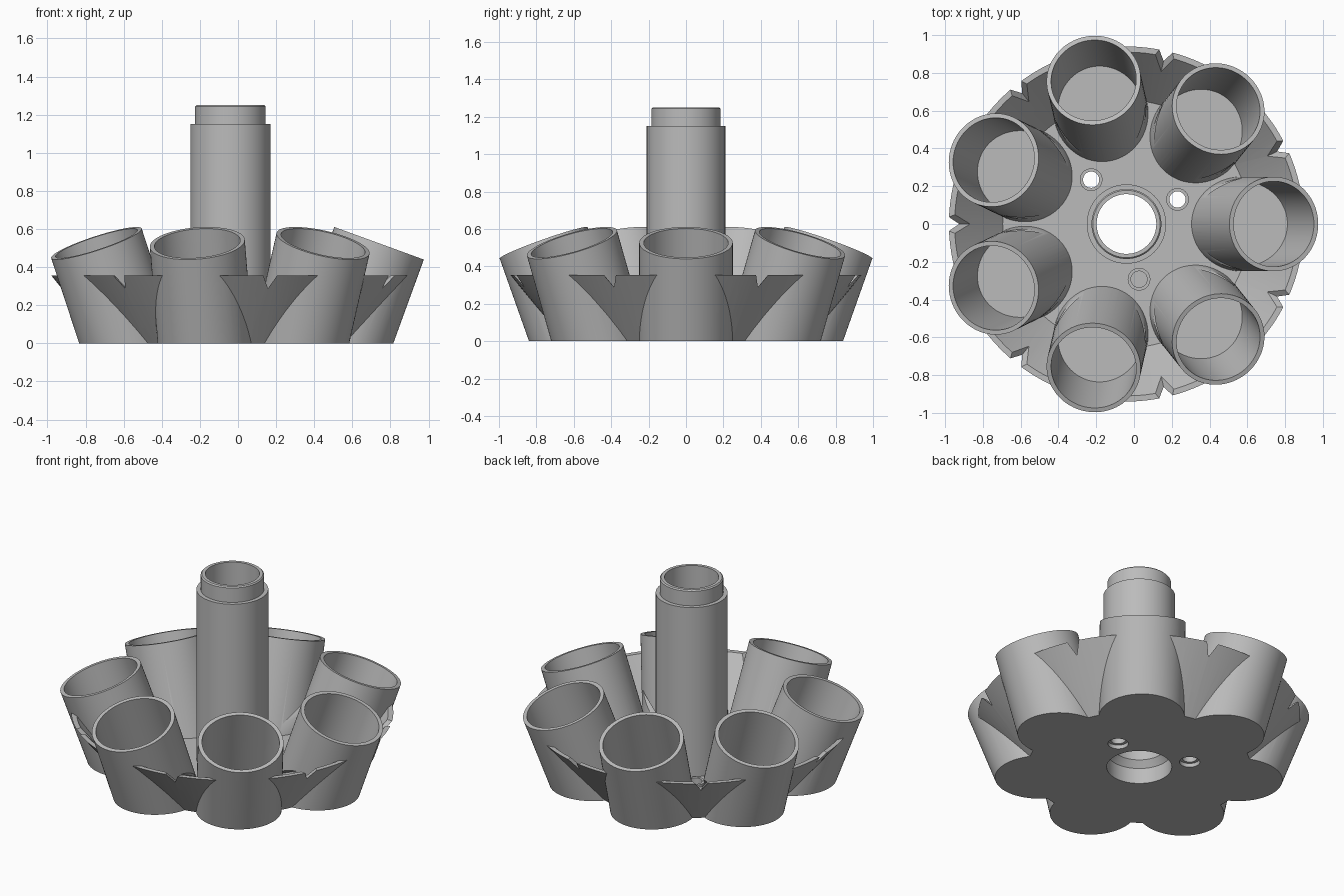
import bpy, bmesh, math
from mathutils import Vector, Matrix

if "Cube" in bpy.data.objects:
    bpy.data.objects.remove(bpy.data.objects["Cube"], do_unlink=True)

CUPS = 7
STEP = math.tau / CUPS
TILT = math.radians(20)
AXIS = Vector((math.sin(TILT), 0, math.cos(TILT)))
FLOOR = 0.06
BELOW = -0.05            # solids run past the ground and are trimmed flat
CENTRE_X = -0.04

grey = bpy.data.materials.new("plain_grey")
grey.use_nodes = True
grey.diffuse_color = (0.5, 0.5, 0.5, 1)
grey.node_tree.nodes["Principled BSDF"].inputs["Base Color"].default_value = (0.5, 0.5, 0.5, 1)


def make_object(name, bm):
    bmesh.ops.recalc_face_normals(bm, faces=bm.faces)
    mesh = bpy.data.meshes.new(name)
    bm.to_mesh(mesh)
    bm.free()
    obj = bpy.data.objects.new(name, mesh)
    bpy.context.collection.objects.link(obj)
    return obj


def revolve(name, profile, steps=112):
    """Spin a closed (radius, height) outline around the z axis."""
    bm = bmesh.new()
    verts = [bm.verts.new((r, 0, z)) for r, z in profile]
    edges = [bm.edges.new((verts[i - 1], v)) for i, v in enumerate(verts)]
    bmesh.ops.spin(bm, geom=verts + edges, cent=(0, 0, 0), axis=(0, 0, 1),
                   angle=math.tau, steps=steps, use_merge=True)
    bmesh.ops.remove_doubles(bm, verts=bm.verts, dist=0.0001)
    return make_object(name, bm)


def cylinder(name, radius, start, end, sides=64):
    """Cylinder between two points; four sides give a diamond bar."""
    start, end = Vector(start), Vector(end)
    span = end - start
    turn = span.to_track_quat('Z', 'Y').to_matrix().to_4x4()
    bm = bmesh.new()
    bmesh.ops.create_cone(bm, cap_ends=True, segments=sides, radius1=radius,
                          radius2=radius, depth=span.length,
                          matrix=Matrix.Translation((start + end) / 2) @ turn)
    return make_object(name, bm)


def leaning_cylinder(name, radius, bottom, length, angle):
    """Outward leaning cylinder with a level bottom and a square-cut top."""
    foot = Vector((0.589, 0, 0))
    spin = Matrix.Rotation(angle, 3, 'Z')
    lean = Matrix.Rotation(TILT, 3, 'Y')
    sides = 80
    low, high = [], []
    bm = bmesh.new()
    for i in range(sides):
        a = math.tau * i / sides
        p = foot + lean @ Vector((radius * math.cos(a), radius * math.sin(a), 0))
        high.append(bm.verts.new(spin @ (p + AXIS * length)))
        low.append(bm.verts.new(spin @ (p + AXIS * ((bottom - p.z) / AXIS.z))))
    bm.faces.new(high)
    bm.faces.new(low[::-1])
    for i in range(sides):
        bm.faces.new((low[i - 1], low[i], high[i], high[i - 1]))
    return make_object(name, bm)


def combine(target, tool, operation):
    mod = target.modifiers.new("combine", 'BOOLEAN')
    mod.operation, mod.object, mod.solver = operation, tool, 'EXACT'
    graph = bpy.context.evaluated_depsgraph_get()
    mesh = bpy.data.meshes.new_from_object(target.evaluated_get(graph))
    target.modifiers.clear()
    target.data = mesh
    bpy.data.objects.remove(tool, do_unlink=True)


def polar(radius, angle, z):
    return (radius * math.cos(angle), radius * math.sin(angle), z)


# Flared bowl with a flat floor and an opening for the post
bowl = revolve("cup_carrier", [(0.207, BELOW), (0.609, BELOW), (0.94, 0.355),
                               (0.91, 0.355), (0.655, FLOOR), (0.207, FLOOR)])

# Ring of leaning cups
for i in range(CUPS):
    combine(bowl, leaning_cylinder("cup", 0.25, BELOW, 0.559, i * STEP), 'UNION')

# Raised rims around the screw holes
screw_angles = [(k + 0.5) * STEP for k in (0, 2, 5)]
for a in screw_angles:
    combine(bowl, cylinder("boss", 0.06, polar(0.3, a, 0.03), polar(0.3, a, 0.075), 32), 'UNION')

# Cup cavities, and sloping V grooves between neighbouring cups
for i in range(CUPS):
    combine(bowl, leaning_cylinder("cavity", 0.226, FLOOR + 0.002, 0.8, i * STEP), 'DIFFERENCE')
    a = (i + 0.5) * STEP
    combine(bowl, cylinder("groove", 0.05, polar(0.42, a, 0.115), polar(1.02, a, 0.41), 4), 'DIFFERENCE')

# Screw holes with counterbores underneath
for a in screw_angles:
    combine(bowl, cylinder("hole", 0.043, polar(0.3, a, -0.2), polar(0.3, a, 0.2), 32), 'DIFFERENCE')
    combine(bowl, cylinder("counterbore", 0.06, polar(0.3, a, -0.2), polar(0.3, a, 0.025), 32), 'DIFFERENCE')

# Trim everything level with the ground
combine(bowl, cylinder("trim", 2, (0, 0, -1), (0, 0, 0), 4), 'DIFFERENCE')

# Hollow post with a stepped neck on top and a matching socket below
post = revolve("center_post", [(0.19, 0), (0.21, 0), (0.21, 1.15), (0.185, 1.15),
                               (0.185, 1.243), (0.178, 1.25), (0.158, 1.25),
                               (0.158, 0.14), (0.19, 0.1)])

# Finish: colour, smooth shading and final placement
for obj in (bowl, post):
    obj.data.materials.clear()
    obj.data.materials.append(grey)
    for face in obj.data.polygons:
        face.material_index = 0
    obj.location.x = CENTRE_X
    bpy.ops.object.select_all(action='DESELECT')
    obj.select_set(True)
    bpy.context.view_layer.objects.active = obj
    bpy.ops.object.shade_smooth_by_angle(angle=math.radians(30))
